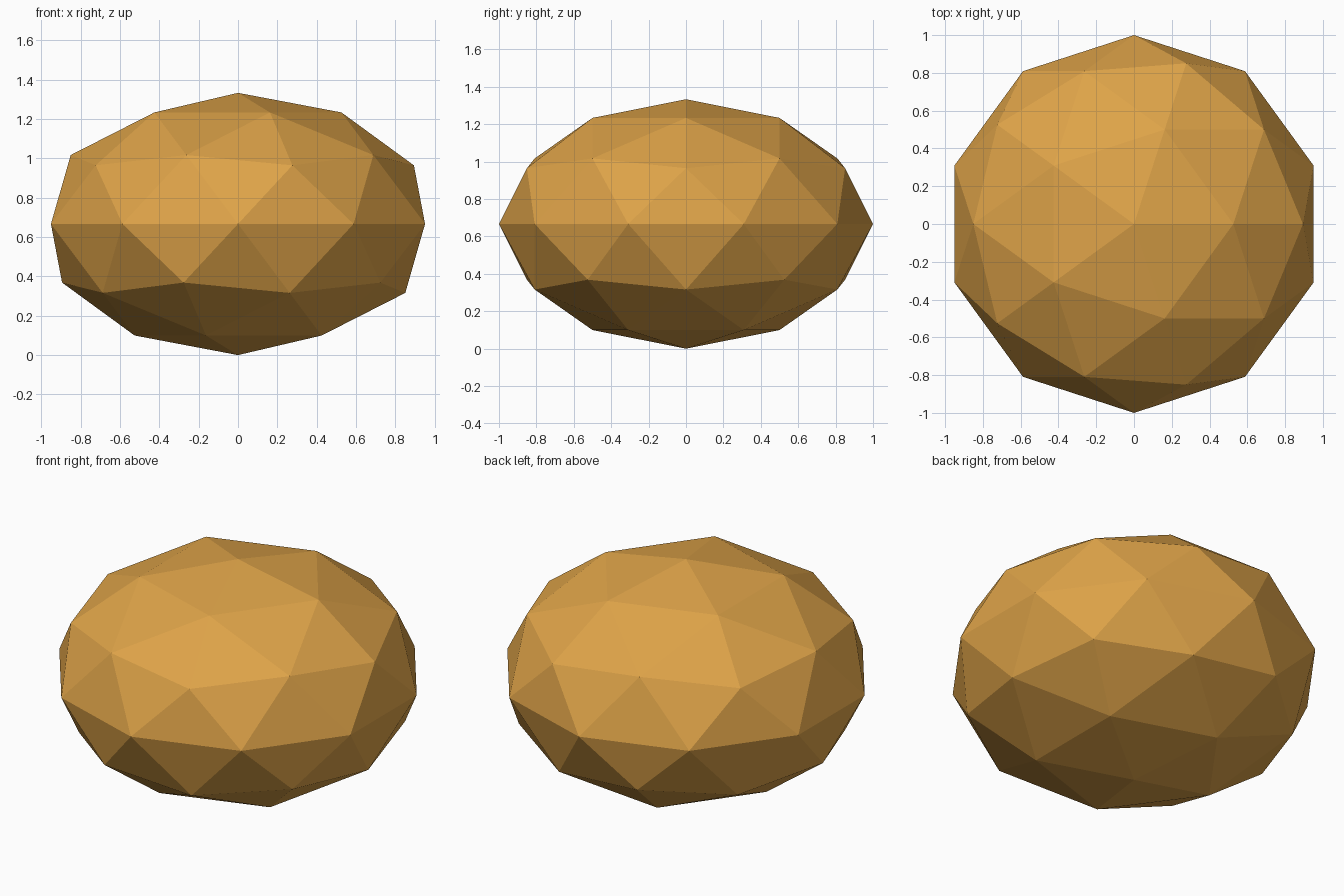
import bpy

cube = bpy.data.objects.get("Cube")
if cube:
    bpy.data.objects.remove(cube, do_unlink=True)

# Warm ochre material
ochre = bpy.data.materials.new("warm_ochre")
ochre.use_nodes = True
colour = (0.73, 0.366, 0.065, 1.0)
ochre.diffuse_color = colour
ochre.node_tree.nodes["Principled BSDF"].inputs["Base Color"].default_value = colour

# Faceted, flattened stone body resting on the ground
HALF_HEIGHT = 2 / 3
bpy.ops.mesh.primitive_ico_sphere_add(subdivisions=2, radius=1, location=(0, 0, HALF_HEIGHT))
body = bpy.context.object
body.name = "flattened_stone"
body.scale.z = HALF_HEIGHT
bpy.ops.object.transform_apply(location=False, rotation=False, scale=True)
bpy.ops.object.shade_flat()
body.data.materials.append(ochre)
